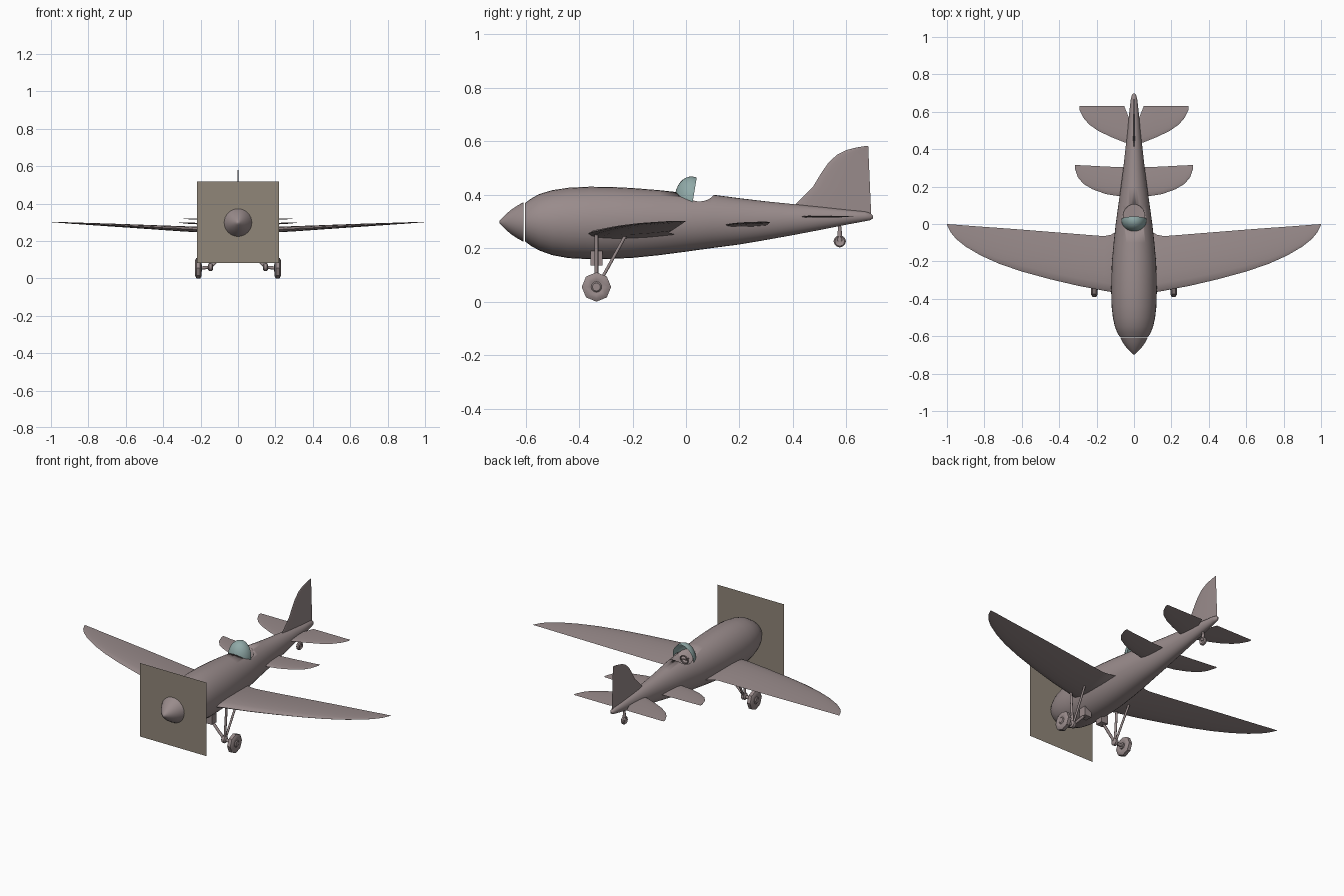
import bpy, bmesh
from math import sin, cos, pi, sqrt
from mathutils import Vector

if "Cube" in bpy.data.objects:
    bpy.data.objects.remove(bpy.data.objects["Cube"])


def material(name, rgb):
    m = bpy.data.materials.new(name)
    m.diffuse_color = (*rgb, 1)
    m.use_nodes = True
    m.node_tree.nodes["Principled BSDF"].inputs["Base Color"].default_value = m.diffuse_color
    return m


PAINT = material("paint", (0.32, 0.26, 0.26))
GLASS = material("glass", (0.28, 0.40, 0.39))
BLUR = material("propeller_blur", (0.28, 0.24, 0.19))


def finish(ob, mat=PAINT, mirror=False, angle=40):
    ob.data.materials.append(mat)
    if mirror:
        mod = ob.modifiers.new("mirror", 'MIRROR')
        mod.mirror_object = origin
    bpy.ops.object.select_all(action='DESELECT')
    ob.select_set(True)
    bpy.context.view_layer.objects.active = ob
    if mirror:
        bpy.ops.object.modifier_apply(modifier="mirror")
    if angle:
        bpy.ops.object.shade_smooth_by_angle(angle=angle * pi / 180)
    return ob


def loft(name, rings, closed=True, caps=True, **kw):
    """Skin a list of equally long point rings."""
    bm = bmesh.new()
    vs = [[bm.verts.new(p) for p in r] for r in rings]
    n = len(rings[0])
    for a, b in zip(vs, vs[1:]):
        for i in range(n if closed else n - 1):
            j = (i + 1) % n
            bm.faces.new((a[i], a[j], b[j], b[i]))
    if caps:
        bm.faces.new(vs[0][::-1])
        bm.faces.new(vs[-1])
    bmesh.ops.remove_doubles(bm, verts=bm.verts, dist=1e-5)
    bm.normal_update()
    bmesh.ops.recalc_face_normals(bm, faces=bm.faces)
    if caps and bm.calc_volume(signed=True) < 0:
        bmesh.ops.reverse_faces(bm, faces=bm.faces)
    me = bpy.data.meshes.new(name)
    bm.to_mesh(me)
    bm.free()
    ob = bpy.data.objects.new(name, me)
    bpy.context.collection.objects.link(ob)
    return finish(ob, **kw)


def oval(y, top, bottom, w, n=32):
    c, h = (top + bottom) / 2, (top - bottom) / 2
    return [(w * cos(2 * pi * i / n), y, c + h * sin(2 * pi * i / n)) for i in range(n)]


def wheel(name, x, y, z, profile, n, **kw):
    """Lathe (offset, radius) pairs about an axle along x."""
    return loft(name, [[(x + d, y + r * sin(2 * pi * i / n), z - r * cos(2 * pi * i / n))
                        for i in range(n)] for d, r in profile], **kw)


def strut(name, a, b, r, n=10, r2=None, **kw):
    a, b = Vector(a), Vector(b)
    q = (b - a).to_track_quat('Z', 'Y')
    ring = lambda p, s: [p + q @ Vector((s * cos(2 * pi * i / n), s * sin(2 * pi * i / n), 0)) for i in range(n)]
    return loft(name, [ring(a, r), ring(b, r2 or r)], **kw)


def airfoil(x, le, te, z, t, n=8):
    us = [0.5 - 0.5 * cos(pi * i / n) for i in range(n + 1)]
    h = lambda u: 2.6 * t * sqrt(u) * (1 - u)
    up = [(x, le + (te - le) * u, z + 0.5 * h(u)) for u in us]
    low = [(x, le + (te - le) * u, z - 0.5 * h(u)) for u in us[-2:0:-1]]
    return up + low


def wing(name, sections):
    return loft(name, [airfoil(*s) for s in sections], mirror=True, angle=35)


# mirror centre
origin = bpy.data.objects.new("mirror_centre", None)
origin.hide_render = True
bpy.context.collection.objects.link(origin)

# fuselage
body = [(-.603, .368, .226, .076), (-.58, .385, .209, .09), (-.55, .402, .192, .102),
        (-.50, .417, .174, .113), (-.44, .426, .163, .12), (-.36, .43, .159, .122),
        (-.28, .429, .160, .121), (-.20, .425, .164, .118), (-.10, .417, .174, .109),
        (0, .406, .187, .098), (.1, .40, .201, .084), (.2, .387, .214, .07),
        (.3, .375, .231, .057), (.4, .365, .249, .046), (.5, .355, .268, .035),
        (.6, .344, .288, .025), (.67, .337, .301, .017), (.69, .331, .305, .011), (.699, .322, .312, .004)]
fuselage = loft("fuselage", [oval(*s) for s in body])

# cockpit opening
well = loft("cockpit_well", [[(.057 * cos(2 * pi * (i + .3) / 28), .0403 + .064 * sin(2 * pi * (i + .3) / 28), z)
                              for i in range(28)] for z in (.271, .55)])
saddle = loft("cockpit_saddle", [[(x, .05 + .06 * cos(2 * pi * (i + .4) / 28), .42 + .045 * sin(2 * pi * (i + .4) / 28))
                                  for i in range(28)] for x in (-.2, .21)])
for cutter in (well, saddle):
    cutter.hide_render = True
    mod = fuselage.modifiers.new("cut", 'BOOLEAN')
    mod.operation, mod.object, mod.solver = 'DIFFERENCE', cutter, 'MANIFOLD'
    bpy.context.view_layer.objects.active = fuselage
    bpy.ops.object.modifier_apply(modifier="cut")
    bpy.data.objects.remove(cutter)

# windscreen
arcs = []
for k in range(9):
    c, s = cos(k / 8 * pi / 2), sin(k / 8 * pi / 2)
    arcs.append([(.068 * cos(a), .025 + sin(a) * (.015 * s - .066 * c), .373 + sin(a) * (.028 * c + .091 * s))
                 for a in [pi * i / 20 for i in range(21)]])
loft("windscreen", arcs, closed=False, caps=False, mat=GLASS)

# steering wheel and column
bpy.ops.mesh.primitive_torus_add(location=(0, .015, .37), rotation=(pi / 2 - .2, 0, 0), major_radius=.024,
                                 minor_radius=.004, major_segments=20, minor_segments=8)
bpy.context.object.name = "control_wheel"
finish(bpy.context.object)
strut("control_spoke", (-.023, .015, .37), (.023, .015, .37), .003)
strut("control_column", (0, .015, .37), (0, -.03, .36), .004)

# spinner
spin = [(-.607, .074), (-.63, .062), (-.655, .045), (-.675, .028), (-.69, .013), (-.698, .003)]
loft("spinner", [oval(y, .298 + r, .298 - r, r) for y, r in spin])

# propeller blur plane
loft("propeller_blur", [[(x, -.605, .083), (x, -.605, .517)] for x in (-.218, .218)],
     closed=False, caps=False, mat=BLUR, angle=0)

# main wings
wing("main_wing", [(.04, -.375, -.02, .245, .034), (.10, -.367, -.045, .252, .034), (.125, -.363, -.058, .256, .033),
                   (.16, -.357, -.065, .259, .032), (.3, -.33, -.054, .265, .028), (.45, -.295, -.042, .273, .023),
                   (.6, -.254, -.03, .281, .018), (.72, -.213, -.021, .287, .014), (.82, -.168, -.014, .292, .010),
                   (.9, -.121, -.008, .296, .007), (.95, -.081, -.004, .299, .005), (.98, -.045, -.002, .300, .003),
                   (1.0, -.004, 0, .301, .001)])

# middle small wings
wing("middle_wing", [(.03, .135, .303, .285, .014), (.07, .147, .304, .287, .013), (.15, .16, .307, .290, .010),
                     (.22, .185, .311, .293, .008), (.27, .214, .313, .295, .006), (.30, .25, .315, .297, .004),
                     (.315, .295, .316, .298, .002)])

# tailplane
wing("tailplane", [(.01, .42, .55, .318, .008), (.03, .43, .575, .318, .008), (.052, .437, .63, .318, .008),
                   (.12, .464, .63, .318, .007), (.19, .497, .63, .318, .006), (.24, .532, .63, .318, .005),
                   (.27, .567, .63, .318, .004), (.292, .61, .63, .318, .002)])

# tail fin: airfoil slices stacked upward
fin = [(.32, .38, .693, .010), (.365, .41, .691, .010), (.43, .475, .688, .009), (.48, .505, .686, .008),
       (.52, .533, .684, .007), (.55, .565, .683, .006), (.567, .60, .682, .005), (.577, .64, .682, .004),
       (.583, .675, .681, .001)]
loft("tail_fin", [[(p[2], p[1], z) for p in airfoil(0, le, te, 0, t)] for z, le, te, t in fin], angle=35)

# main wheels, hubs and axles
tyre = [(-.012, .018), (-.017, .028), (-.017, .043), (-.010, .055), (.010, .055), (.017, .043), (.017, .028), (.012, .018)]
wheel("main_wheel", .212, -.335, .055, tyre, 8, mirror=True)
wheel("wheel_hub", .212, -.335, .055, [(-.02, .018), (.014, .02), (.019, .015)], 12, mirror=True)
strut("axle", (.14, -.335, .06), (.2, -.335, .055), .009, mirror=True)
wheel("axle_joint", .147, -.335, .06, [(-.014, .012), (-.008, .02), (.008, .02), (.014, .012)], 12, mirror=True)

# landing gear struts
strut("vertical_strut", (.148, -.335, .06), (.16, -.335, .262), .007, mirror=True)
strut("rear_strut", (.148, -.325, .068), (.155, -.222, .255), .006, mirror=True)
strut("inner_strut", (.145, -.335, .06), (.055, -.335, .155), .008, mirror=True)
loft("strut_mount", [[(x, y, z) for x, y in ((.035, -.357), (.08, -.357), (.08, -.313), (.035, -.313))]
                     for z in (.136, .19)], mirror=True, angle=20)

# tail wheel
wheel("tail_wheel", 0, .575, .226, [(-.007, .012), (-.010, .018), (-.005, .023), (.005, .023), (.010, .018), (.007, .012)], 12)
strut("tail_strut", (0, .575, .226), (0, .575, .29), .012, r2=.005)

bpy.data.objects.remove(origin)
